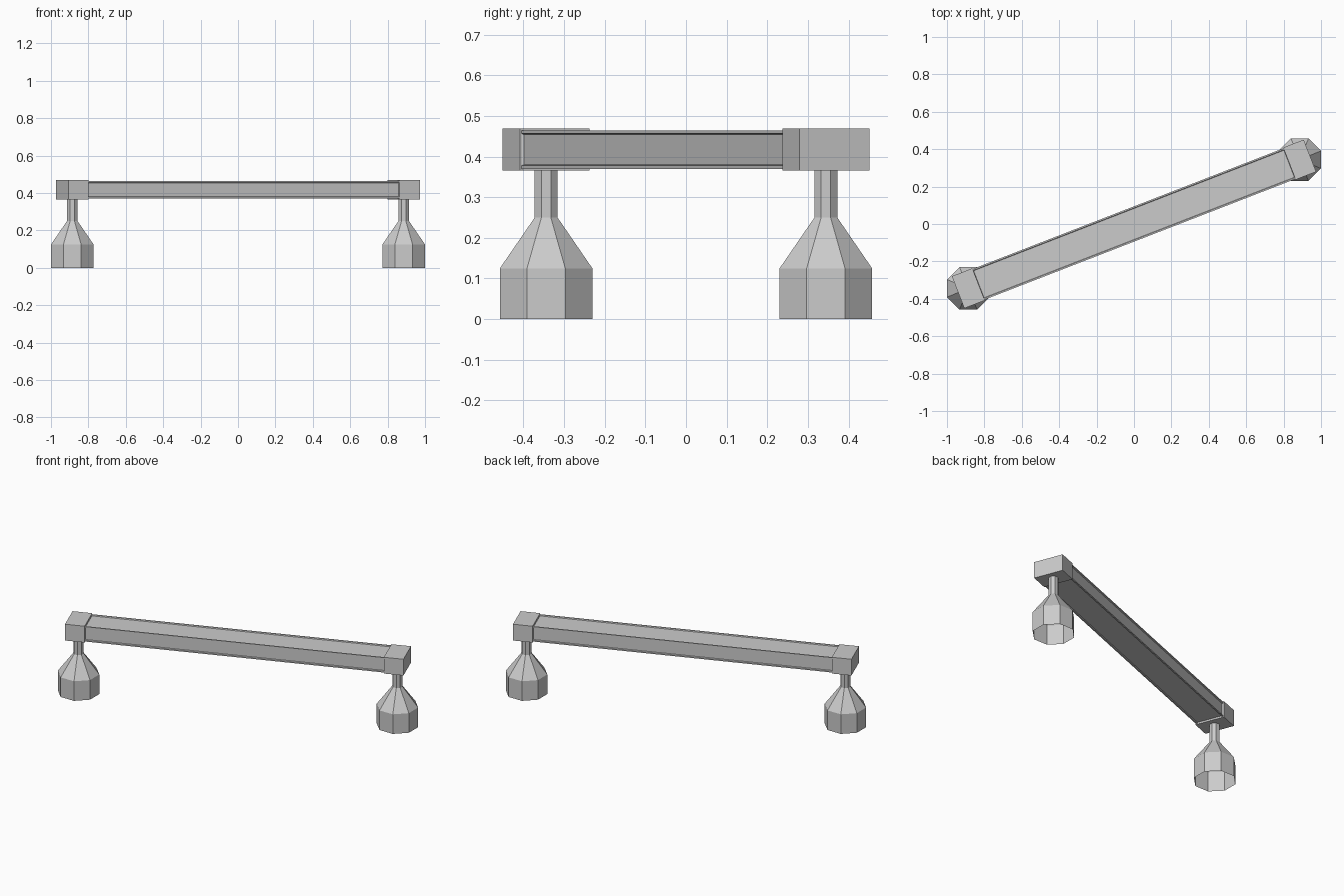
import bpy
import bmesh
import math
from mathutils import Matrix

cube = bpy.data.objects.get("Cube")
if cube:
    bpy.data.objects.remove(cube, do_unlink=True)

grey = bpy.data.materials.new("plain_grey")
grey.use_nodes = True
grey.diffuse_color = (0.6, 0.6, 0.6, 1)
grey.node_tree.nodes["Principled BSDF"].inputs["Base Color"].default_value = (0.6, 0.6, 0.6, 1)

LEG_X, LEG_Y = 0.886, 0.344
ANGLE = math.atan2(LEG_Y, LEG_X)
SPAN = 2 * math.hypot(LEG_X, LEG_Y)
BEAM_Z = 0.417


def finish(bm, name, location, angle=0):
    mesh = bpy.data.meshes.new(name)
    bm.to_mesh(mesh)
    bm.free()
    mesh.materials.append(grey)
    obj = bpy.data.objects.new(name, mesh)
    obj.location = location
    obj.rotation_euler.z = angle
    bpy.context.collection.objects.link(obj)
    return obj


def box(size):
    bm = bmesh.new()
    bmesh.ops.create_cube(bm, size=1, matrix=Matrix.Diagonal((*size, 1)))
    return bm


def leg(name, location):
    # Eight-sided hollow foot, shoulder and neck, open underneath
    profile = [(0.1137, 0), (0.1137, 0.125), (0.028, 0.25), (0.028, 0.37)]
    sides = 8
    bm = bmesh.new()
    rings = []
    for apothem, z in profile:
        r = apothem / math.cos(math.pi / sides)
        turns = [(i + 0.5) * math.tau / sides for i in range(sides)]
        rings.append([bm.verts.new((r * math.cos(t), r * math.sin(t), z)) for t in turns])
    for low, high in zip(rings, rings[1:]):
        for i in range(sides):
            j = (i + 1) % sides
            bm.faces.new((low[i], low[j], high[j], high[i]))
    return finish(bm, name, location)


# Legs and the end blocks above them
for side, label in ((1, "left"), (-1, "right")):
    spot = (side * LEG_X, side * LEG_Y)
    leg(label + "_leg", (*spot, 0))
    finish(box((0.117, 0.184, 0.104)), label + "_end_block", (*spot, BEAM_Z), ANGLE)

# Crossbeam with shallow recessed panels along its long faces
bm = box((SPAN - 0.1, 0.176, 0.095))
panels = [f for f in bm.faces if abs(f.normal.x) < 0.5]
bmesh.ops.inset_individual(bm, faces=panels, thickness=0.011)
bmesh.ops.inset_individual(bm, faces=panels, thickness=0.004, depth=-0.006)
finish(bm, "crossbeam", (0, 0, BEAM_Z), ANGLE)
